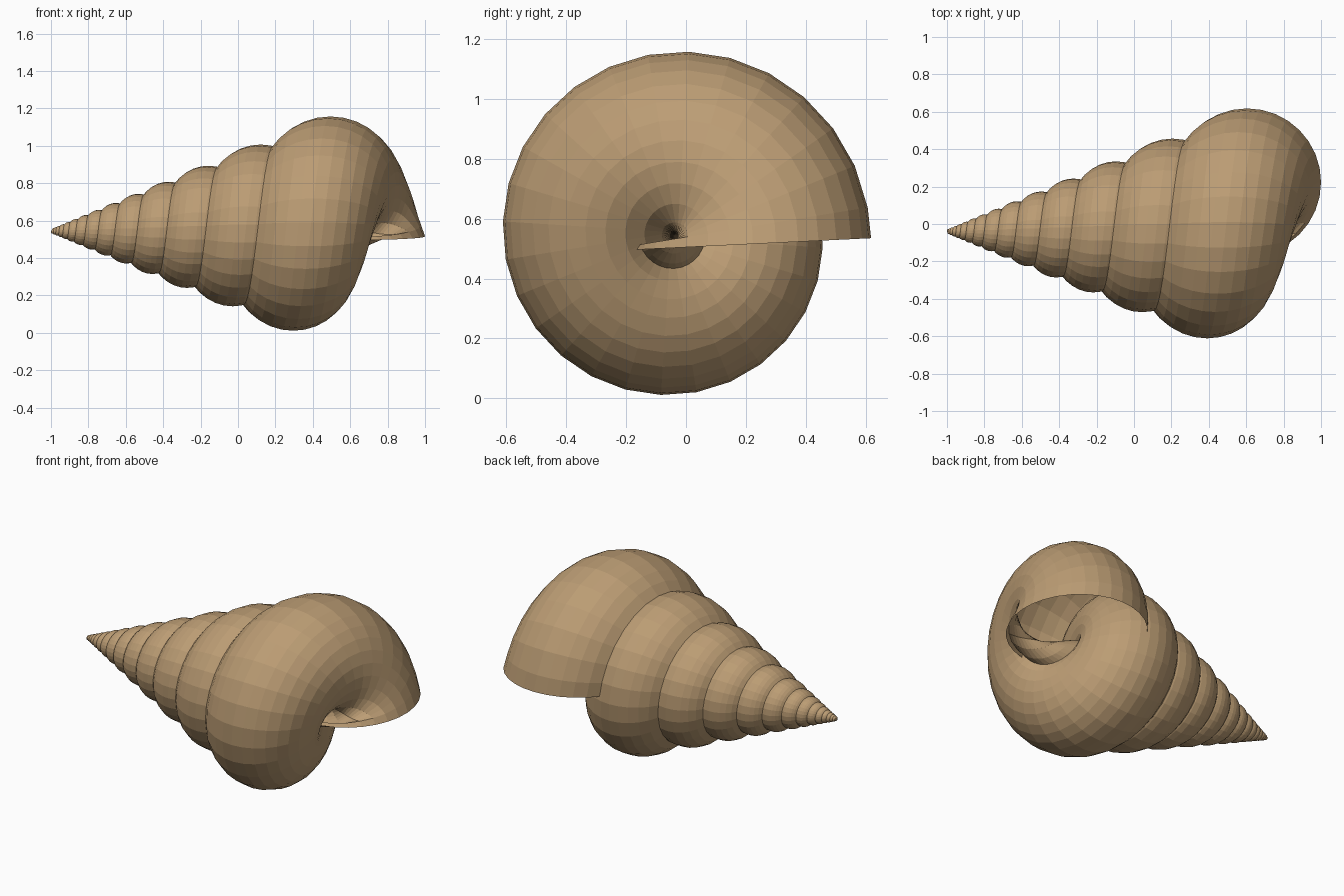
import bpy, bmesh, math

if "Cube" in bpy.data.objects:
    bpy.data.objects.remove(bpy.data.objects["Cube"])

# Spiral shell: a circle swept along a growing conical spiral about the x axis
TURNS, STEPS, SIDES = 14, 28, 32
SHRINK = 0.755                       # size ratio from one turn to the previous
APEX = (-1.025, -0.04, 0.544)
LENGTH, PATH_R, TUBE_R = 1.63, 0.265, 0.395   # sizes at the mouth
END_ANGLE = math.radians(-6.2)

step = 2 * math.pi / STEPS
lean = -math.log(SHRINK) / (2 * math.pi)      # ring turns to follow the widening path

bm = bmesh.new()
rings = []
count = TURNS * STEPS
for i in range(count + 1):
    s = SHRINK ** (i / STEPS)
    a = END_ANGLE + i * step
    n = a + lean + (step / 2 if i == 0 else 0)  # mouth ring faces the last path segment
    ring = []
    for j in range(SIDES):
        t = 2 * math.pi * j / SIDES
        out = TUBE_R * s * math.cos(t)
        ring.append(bm.verts.new((
            APEX[0] + s * (LENGTH + TUBE_R * math.sin(t)),
            APEX[1] + s * PATH_R * math.cos(a) + out * math.cos(n),
            APEX[2] + s * PATH_R * math.sin(a) + out * math.sin(n))))
    rings.append(ring)

# Tube walls, open at the mouth and closed at the tip
for r0, r1 in zip(rings, rings[1:]):
    for j in range(SIDES):
        k = (j + 1) % SIDES
        bm.faces.new((r0[j], r0[k], r1[k], r1[j]))
bm.faces.new(rings[-1])
bmesh.ops.recalc_face_normals(bm, faces=bm.faces)

# Make sure the walls face outward
bm.faces.ensure_lookup_table()
f = bm.faces[0]
mid = sum((v.co for v in rings[0]), rings[0][0].co * 0) / SIDES
if f.normal.dot(f.calc_center_median() - mid) < 0:
    bmesh.ops.reverse_faces(bm, faces=bm.faces)

mesh = bpy.data.meshes.new("spiral_shell")
bm.to_mesh(mesh)
bm.free()
shell = bpy.data.objects.new("spiral_shell", mesh)
bpy.context.collection.objects.link(shell)

mat = bpy.data.materials.new("tan_shell")
mat.diffuse_color = (0.50, 0.335, 0.175, 1)
mat.use_nodes = True
mat.node_tree.nodes["Principled BSDF"].inputs["Base Color"].default_value = mat.diffuse_color
mesh.materials.append(mat)
